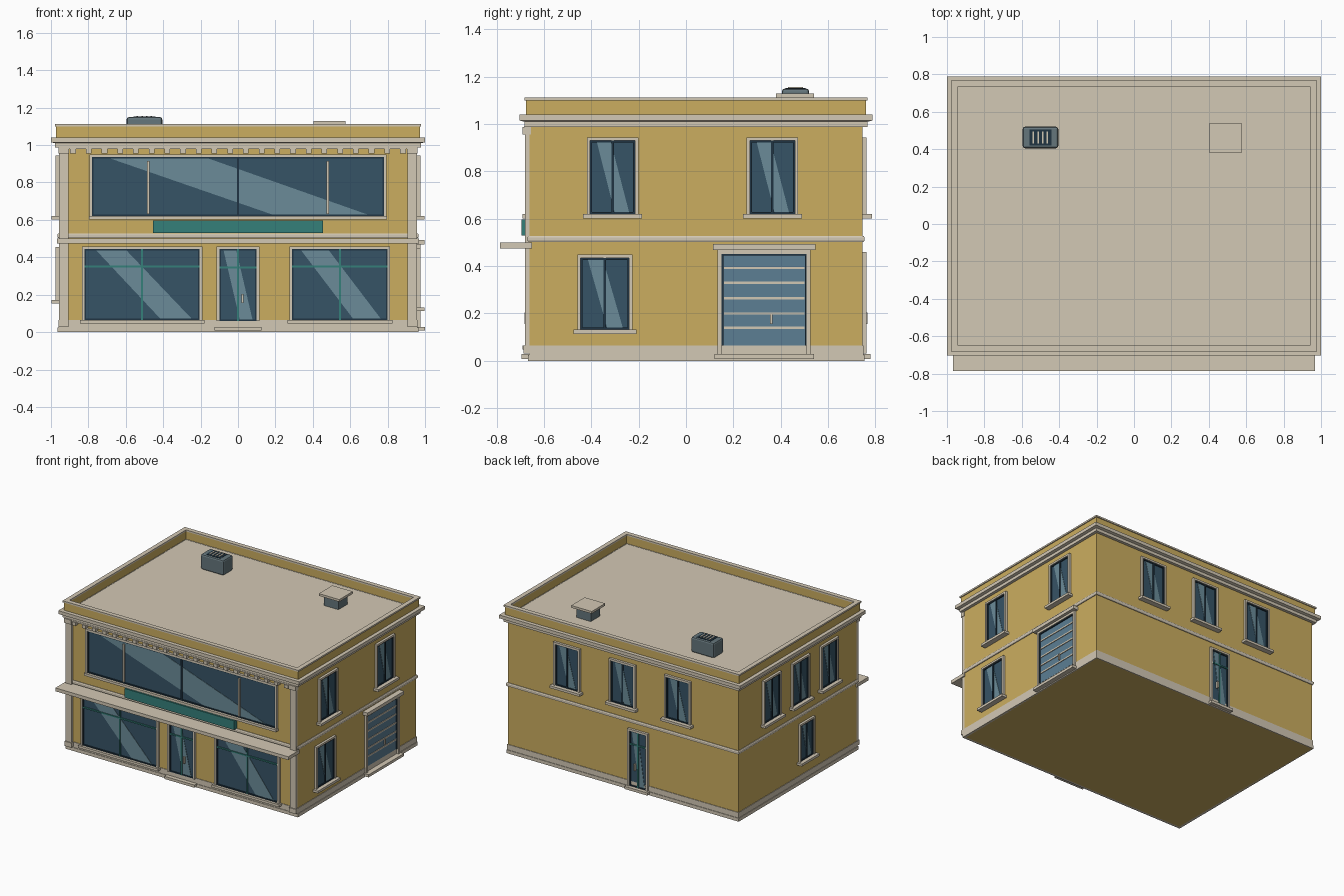
import bpy, bmesh

if "Cube" in bpy.data.objects:
    bpy.data.objects.remove(bpy.data.objects["Cube"])

X, YF, YB = 0.957, -0.66, 0.745   # wall planes


def mat(name, r, g, b):
    m = bpy.data.materials.new(name)
    m.diffuse_color = (r, g, b, 1)
    m.use_nodes = True
    m.node_tree.nodes["Principled BSDF"].inputs["Base Color"].default_value = m.diffuse_color
    return m


WALL = mat("ochre_wall", 0.60, 0.42, 0.115)
TRIM = mat("beige_trim", 0.65, 0.58, 0.46)
GLASS = mat("dark_glass", 0.037, 0.087, 0.133)
SHINE = mat("glass_shine", 0.145, 0.26, 0.315)
DARK = mat("dark_frame", 0.014, 0.034, 0.055)
TEAL = mat("teal", 0.036, 0.215, 0.195)
STEEL = mat("blue_steel", 0.107, 0.209, 0.296)
GREY = mat("unit_grey", 0.13, 0.18, 0.20)


def finish(name, bm, m):
    bmesh.ops.recalc_face_normals(bm, faces=bm.faces[:])
    me = bpy.data.meshes.new(name)
    bm.to_mesh(me)
    bm.free()
    me.materials.append(m)
    ob = bpy.data.objects.new(name, me)
    bpy.context.collection.objects.link(ob)
    return ob


def box(name, x0, x1, y0, y1, z0, z1, m, bevel=0):
    bm = bmesh.new()
    bmesh.ops.create_cube(bm, size=1)
    for v in bm.verts:
        v.co = (x1 if v.co.x > 0 else x0, y1 if v.co.y > 0 else y0, z1 if v.co.z > 0 else z0)
    ob = finish(name, bm, m)
    if bevel:
        b = ob.modifiers.new("bevel", 'BEVEL')
        b.width, b.segments = bevel, 2
    return ob


def ring(name, profile, m):
    """Sweep a closed (offset from wall, z) profile around the building."""
    bm = bmesh.new()
    loops = [[bm.verts.new(p) for p in ((-X - o, YF - o, z), (X + o, YF - o, z),
                                        (X + o, YB + o, z), (-X - o, YB + o, z))]
             for o, z in profile]
    for a, b in zip(loops, loops[1:] + loops[:1]):
        for i in range(4):
            j = (i + 1) % 4
            bm.faces.new((a[i], a[j], b[j], b[i]))
    return finish(name, bm, m)


def pt(side, u, d, z):
    """Point on a facade: u along the wall, d outward."""
    return {"front": (u, YF - d, z), "back": (u, YB + d, z),
            "right": (X + d, u, z), "left": (-X - d, u, z)}[side]


def prism(name, side, quad, d0, d1, m):
    bm = bmesh.new()
    a = [bm.verts.new(pt(side, u, d0, z)) for u, z in quad]
    b = [bm.verts.new(pt(side, u, d1, z)) for u, z in quad]
    bm.faces.new(a)
    bm.faces.new(b)
    for i in range(4):
        j = (i + 1) % 4
        bm.faces.new((a[i], a[j], b[j], b[i]))
    return finish(f"{side}_{name}", bm, m)


def slab(name, side, u0, u1, z0, z1, d1, m, d0=-0.005):
    return prism(name, side, [(u0, z0), (u1, z0), (u1, z1), (u0, z1)], d0, d1, m)


def surround(name, side, u0, u1, z0, z1, w, d, m):
    slab(name + "_jamb", side, u0 - w, u0, z0, z1, d, m)
    slab(name + "_jamb", side, u1, u1 + w, z0, z1, d, m)
    slab(name + "_head", side, u0 - w, u1 + w, z1, z1 + w, d, m)


def window(name, side, u0, u1, z0, z1, bar=DARK, cross=None, sill=0.025,
           top=(.12, .46), bottom=(.55, .9), w=0.014):
    surround(name + "_frame", side, u0, u1, z0, z1, w, 0.018, TRIM)
    slab(name + "_glass", side, u0, u1, z0, z1, 0.004, GLASS)
    e = 0.008
    surround(name + "_inner_frame", side, u0 + e, u1 - e, z0 + e, z1 - e, e, 0.011, DARK)
    slab(name + "_inner_sill", side, u0, u1, z0, z0 + e, 0.011, DARK)
    # diagonal reflection, running down to the right as seen from outside
    def at(f):
        f = 1 - f if side in ("back", "left") else f
        return u0 + e + (u1 - u0 - 2 * e) * f
    prism(name + "_reflection", side, [(at(top[0]), z1 - e), (at(top[1]), z1 - e),
          (at(bottom[1]), z0 + e), (at(bottom[0]), z0 + e)], 0.003, 0.0065, SHINE)
    c = (u0 + u1) / 2
    slab(name + "_mullion", side, c - .005, c + .005, z0, z1, 0.012, bar)
    if cross:
        slab(name + "_crossbar", side, u0, u1, cross - .005, cross + .005, 0.012, bar)
    if sill:
        slab(name + "_sill", side, u0 - sill - .005, u1 + sill + .005, z0 - .018, z0, 0.04 if side != "front" else 0.03, TRIM)


# main body, base, bands
box("walls", -X, X, YF, YB, 0.0, 1.0, WALL)
ring("plinth", [(-.01, 0), (.008, 0), (.008, .025), (.004, .025), (.004, .065), (-.01, .065)], TRIM)
ring("floor_band", [(-.01, .502), (.005, .502), (.009, .508), (.009, .522), (.005, .528), (-.01, .528)], TRIM)
box("floor_underside", -X, X, YF, YB, 0, 0.02, TRIM)

# cornice, parapet, roof
ring("cornice", [(-.01, .988), (.022, .988), (.022, 1.01), (.043, 1.015), (.043, 1.04), (-.01, 1.04)], TRIM)
ring("parapet", [(-.007, 1.03), (.015, 1.03), (.015, 1.1), (-.007, 1.1)], WALL)
ring("parapet_cap", [(-.012, 1.1), (.022, 1.1), (.022, 1.112), (-.012, 1.112)], TRIM)
box("roof_deck", -X, X, YF, YB, 0.99, 1.038, TRIM)

# corner pilasters with feet and capitals
for s in (-1, 1):
    a, b = sorted((s * .907, s * .957))
    slab("pilaster", "front", a, b, .03, .988, .02, TRIM)
    slab("pilaster_foot", "front", a - .004, b + .004, .03, .065, .027, TRIM)
    slab("pilaster_capital", "front", a - .004, b + .004, .955, .988, .03, TRIM)

# dentils under the front cornice
slab("dentil_band", "front", -.907, .907, .978, .99, .024, TRIM)
for i in range(22):
    u = -.882 + .084 * i
    slab("dentil", "front", u - .015, u + .015, .955, .98, .03, TRIM)

# canopy and blank sign
box("canopy", -.967, .967, -.785, YF + .01, .475, .5, TRIM)
slab("sign_board", "front", -.455, .455, .53, .598, .035, TEAL)

# front windows
window("upper_window", "front", -.78, .78, .62, .935, sill=.012, top=(.06, .4), bottom=(.62, .95))
for u in (-.48, .48):
    slab("upper_window_post", "front", u - .007, u + .007, .632, .915, .016, TRIM)
window("shop_window_left", "front", -.82, -.205, .065, .445, TEAL, .35, .02, (.09, .36), (.66, .94))
window("shop_window_right", "front", .29, .8, .065, .445, TEAL, .35, .02, (.08, .38), (.64, .94))

# front and back doors
for side, u, hw in (("front", 0, .1), ("back", -.13, .07)):
    window("door", side, u - hw, u + hw, .06 if side == "front" else .03, .445, TEAL, .345, 0,
           (.08, .45), (.55, .92))
    slab("door_handle", side, u + .02, u + .03, .155, .205, .022, TRIM)
    slab("door_step", side, u - hw - .025, u + hw + .025, .008, .028, .035, TRIM)

# right side windows and roller door
for u0, u1 in ((-.405, -.215), (.27, .46)):
    window("upper_window", "right", u0, u1, .62, .93)
window("lower_window", "right", -.445, -.24, .132, .435)
surround("garage_frame", "right", .15, .51, .025, .452, .016, .018, TRIM)
surround("garage_track", "right", .158, .502, .065, .445, .008, .012, DARK)
slab("garage_lintel", "right", .113, .547, .468, .493, .04, TRIM)
slab("garage_door", "right", .15, .51, .065, .45, .005, STEEL)
for z in (.14, .2, .265, .33, .392):
    slab("garage_rib", "right", .16, .5, z - .005, z + .005, .01, TRIM)
slab("garage_handle", "right", .355, .365, .155, .2, .016, TRIM)
slab("garage_step", "right", .12, .54, .008, .028, .043, TRIM)

# back and left windows
for u in (-.46, 0, .46):
    window("upper_window", "back", u - .095, u + .095, .62, .93)
for u in (-.32, .02, .36):
    window("upper_window", "left", u - .09, u + .09, .62, .93)
window("lower_window", "left", -.13, .02, .172, .44)

# rooftop cooling unit with grille
box("cooling_unit", -.595, -.405, .405, .52, 1.035, 1.15, GREY, .012)
box("cooling_grille", -.558, -.442, .42, .505, 1.145, 1.152, DARK)
for i in range(4):
    x = -.538 + .025 * i
    box("grille_slat", x - .004, x + .004, .43, .495, 1.15, 1.156, TRIM)

# rooftop vent with cap
box("vent_body", .43, .55, .405, .515, 1.035, 1.115, GREY)
box("vent_cap", .405, .575, .38, .54, 1.113, 1.13, TRIM)
